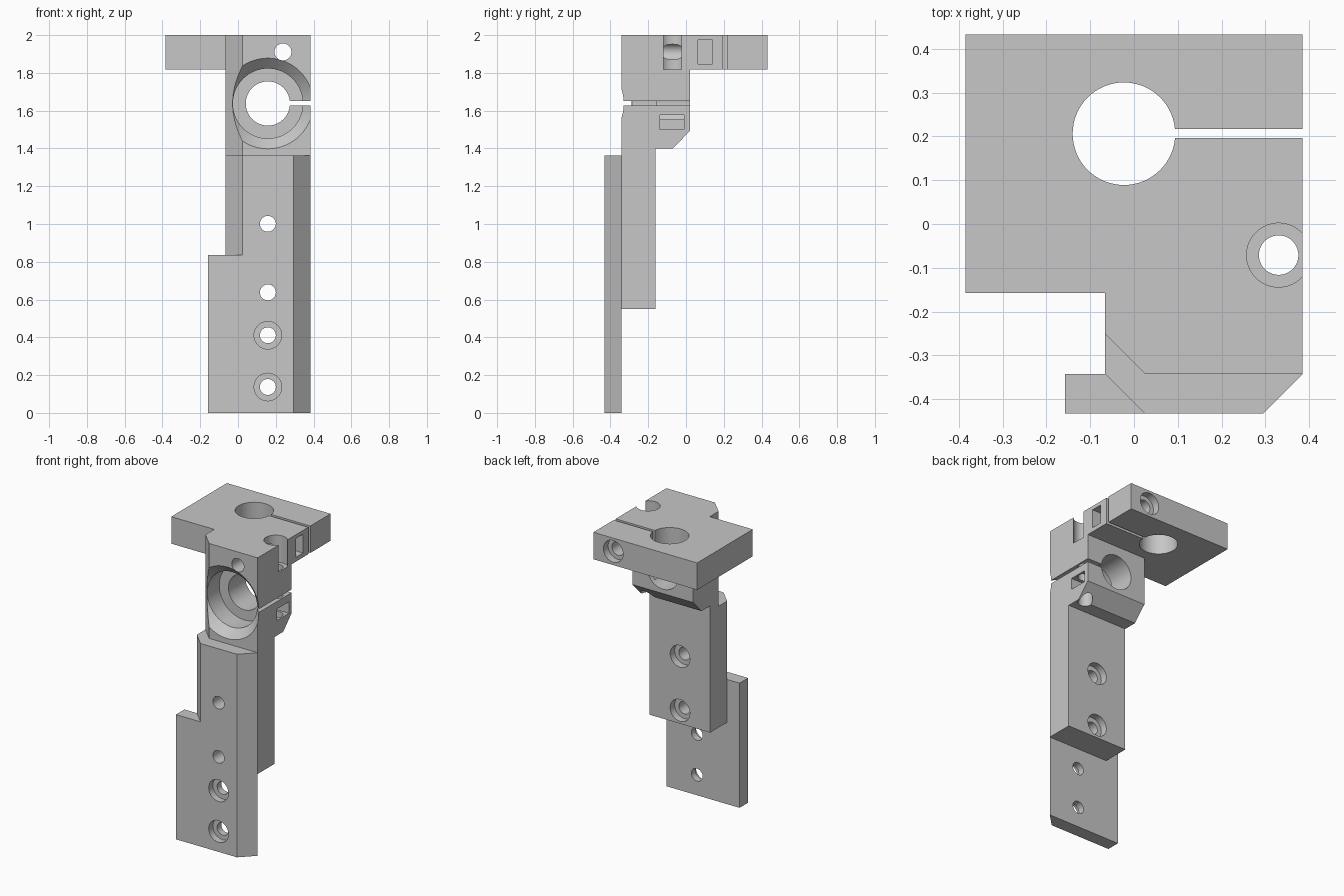
import bpy
import math

cube = bpy.data.objects.get("Cube")
if cube:
    bpy.data.objects.remove(cube, do_unlink=True)

grey = bpy.data.materials.new("light grey")
grey.use_nodes = True
colour = (0.57, 0.57, 0.57, 1)
grey.diffuse_color = colour
grey.node_tree.nodes["Principled BSDF"].inputs["Base Color"].default_value = colour

# Axis mappings: where a flat profile (u, v) and its extrusion w end up
AXES = {
    "x": lambda u, v, w: (w, u, v),
    "y": lambda u, v, w: (u, w, v),
    "z": lambda u, v, w: (u, v, w),
}


def loft(name, axis, rings):
    """Solid through a list of (profile, position along axis)."""
    n = len(rings[0][0])
    verts = [AXES[axis](u, v, w) for profile, w in rings for u, v in profile]
    faces = [list(range(n)), list(range(len(verts) - n, len(verts)))]
    for r in range(len(rings) - 1):
        for i in range(n):
            j = (i + 1) % n
            faces.append([r * n + i, r * n + j, (r + 1) * n + j, (r + 1) * n + i])
    mesh = bpy.data.meshes.new(name)
    mesh.from_pydata(verts, [], faces)
    mesh.materials.append(grey)
    obj = bpy.data.objects.new(name, mesh)
    bpy.context.collection.objects.link(obj)
    bpy.ops.object.select_all(action="DESELECT")
    obj.select_set(True)
    bpy.context.view_layer.objects.active = obj
    bpy.ops.object.mode_set(mode="EDIT")
    bpy.ops.mesh.select_all(action="SELECT")
    bpy.ops.mesh.normals_make_consistent(inside=False)
    bpy.ops.object.mode_set(mode="OBJECT")
    return obj


def prism(name, axis, profile, start, end):
    return loft(name, axis, [(profile, start), (profile, end)])


def box(name, x, y, z):
    return prism(name, "z", [(x[0], y[0]), (x[1], y[0]), (x[1], y[1]), (x[0], y[1])], *z)


def circle(centre, radius, sides=64):
    return [(centre[0] + radius * math.cos(math.tau * i / sides),
             centre[1] + radius * math.sin(math.tau * i / sides)) for i in range(sides)]


def hole(axis, centre, radius, start, end):
    return prism("hole_cutter", axis, circle(centre, radius), start, end)


def combine(target, other, operation):
    mod = target.modifiers.new("combine", "BOOLEAN")
    mod.operation, mod.solver, mod.object = operation, "EXACT", other
    other.hide_render = True
    bpy.context.view_layer.objects.active = target
    bpy.ops.object.modifier_apply(modifier=mod.name)
    bpy.data.objects.remove(other, do_unlink=True)


LEFT, RIGHT, FRONT, STEP, BACK = -0.066, 0.385, -0.432, -0.342, 0.432
BOLT, SINK = 0.042, 0.073

# Front plate with bevelled vertical edge and stepped side
body = prism("clamp_bracket", "z",
             [(-0.158, FRONT), (0.295, FRONT), (RIGHT, STEP), (-0.158, STEP)], 0, 1.363)
combine(body, prism("side_step", "z",
                    [(-0.3, -0.6), (0.192, -0.6), (LEFT, STEP), (LEFT, -0.3), (-0.3, -0.3)],
                    0.837, 1.5), "DIFFERENCE")

# Column and clamp head, with the front edge bevelled above the plate
column = prism("column", "x",
               [(STEP, 0.549), (-0.162, 0.549), (-0.162, 1.4), (-0.07, 1.4),
                (0.02, 1.492), (0.02, 2), (STEP, 2)], LEFT, RIGHT)
combine(column, prism("edge_bevel", "z",
                      [(-0.217, -0.1), (-0.217, -0.5), (0.183, -0.5)], 1.363, 2.2), "DIFFERENCE")
combine(body, column, "UNION")

# Top plate
combine(body, box("top_plate", (-RIGHT, RIGHT), (-0.158, BACK), (1.819, 2)), "UNION")

# Horizontal clamp bore: flared mouth, counterbore, through hole
bore = (0.158, 1.638)
cutters = [
    loft("bore_cutter", "y", [(circle(bore, r), y) for r, y in
                              ((0.25, -0.352), (0.185, -0.287), (0.185, -0.16))]),
    hole("y", bore, 0.117, -0.3, 0.2),
    box("bore_slit", (bore[0], 0.5), (-0.5, 0.2), (1.628, 1.65)),
]

# Vertical clamp bore and slit in the top plate
post = (-0.023, 0.206)
cutters += [
    hole("z", post, 0.117, 1.7, 2.1),
    box("post_slit", (post[0], 0.5), (0.196, 0.217), (1.7, 2.1)),
]

# Clamp screws with sunk heads and nut slots
cutters += [
    hole("z", (0.33, -0.071), 0.045, 1.3, 2.1),
    hole("z", (0.33, -0.071), SINK, 1.819, 2.1),
    box("nut_slot", (0.238, 0.5), (-0.137, -0.01), (1.501, 1.578)),
    hole("y", (0.238, 1.911), 0.045, -0.5, 0.6),
    hole("y", (0.238, 1.911), SINK, BACK - 0.05, 0.6),
    box("nut_slot", (0.146, 0.5), (0.064, 0.141), (1.848, 1.974)),
]

# Mounting holes: upper pair sunk from behind, lower pair from the front
for z in (1.001, 0.638):
    cutters += [hole("y", (0.158, z), BOLT, -0.6, 0),
                hole("y", (0.158, z), SINK, -0.21, 0)]
for z in (0.411, 0.137):
    cutters += [hole("y", (0.158, z), BOLT, -0.6, 0),
                hole("y", (0.158, z), SINK, -0.6, FRONT + 0.045)]

for cutter in cutters:
    combine(body, cutter, "DIFFERENCE")

# Smooth bores, sharp edges
bpy.ops.object.select_all(action="DESELECT")
body.select_set(True)
bpy.context.view_layer.objects.active = body
bpy.ops.object.shade_smooth_by_angle(angle=math.radians(30))
